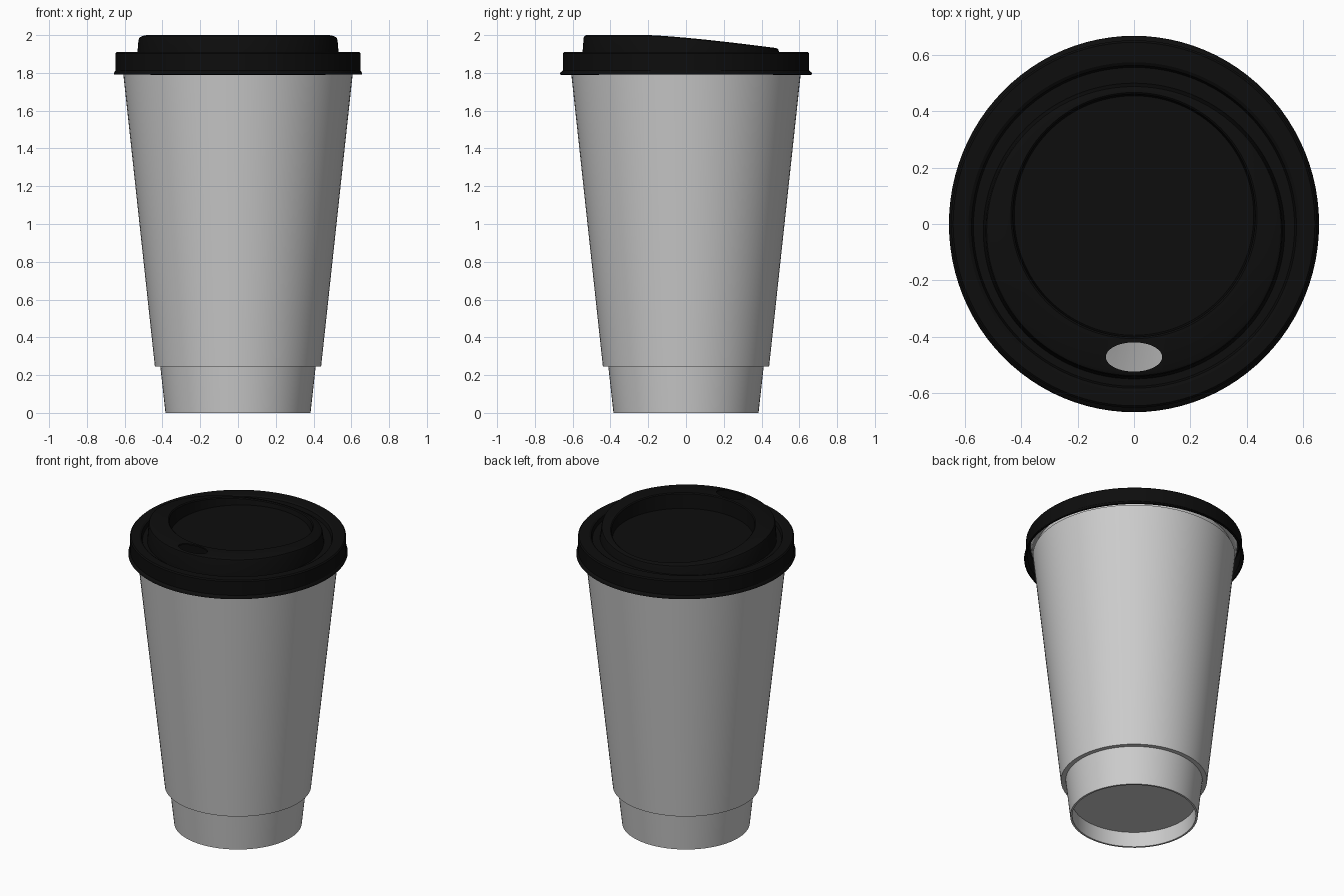
import bpy, bmesh, math

if "Cube" in bpy.data.objects:
    bpy.data.objects.remove(bpy.data.objects["Cube"])

SIDES = 96


def loft(name, rings, close_end=False, close_loop=False):
    """Skin a list of rings: (centre_y, radius_x, radius_y, height or height(y))."""
    bm = bmesh.new()
    loops = []
    for cy, rx, ry, z in rings:
        loop = []
        for i in range(SIDES):
            a = 2 * math.pi * i / SIDES
            y = cy + ry * math.sin(a)
            loop.append(bm.verts.new((rx * math.cos(a), y, z(y) if callable(z) else z)))
        loops.append(loop)
    pairs = list(zip(loops, loops[1:]))
    if close_loop:
        pairs.append((loops[-1], loops[0]))
    for lo, hi in pairs:
        for i in range(SIDES):
            j = (i + 1) % SIDES
            bm.faces.new((lo[i], lo[j], hi[j], hi[i]))
    if close_end:
        bm.faces.new(loops[-1])
    mesh = bpy.data.meshes.new(name)
    bm.to_mesh(mesh)
    bm.free()
    ob = bpy.data.objects.new(name, mesh)
    bpy.context.collection.objects.link(ob)
    return ob


def activate(ob):
    bpy.ops.object.select_all(action='DESELECT')
    ob.select_set(True)
    bpy.context.view_layer.objects.active = ob


def smooth(ob):
    activate(ob)
    bpy.ops.object.shade_smooth_by_angle(angle=math.radians(30))


def lathe(name, profile, **kw):
    return loft(name, [(0, r, r, z) for r, z in profile], **kw)


# Cup: foot, outer wall, rolled rim, inner wall and inside floor
roll = [(0.603 + 0.02 * math.cos(math.radians(t)), 1.87 + 0.02 * math.sin(math.radians(t)))
        for t in range(-90, 181, 30)]
cup = lathe("cup", [(0.372, 0.10), (0.372, 0.0), (0.384, 0.0), (0.59, 1.85)] + roll
            + [(0.384, 0.11)], close_end=True)
smooth(cup)

# Raised base disc seen from below
base = lathe("cup_base", [(0.384, 0.11), (0.384, 0.10)])
bm = bmesh.new()
bmesh.ops.create_circle(bm, cap_ends=True, segments=SIDES, radius=0.384)
bmesh.ops.reverse_faces(bm, faces=bm.faces[:])
bmesh.ops.translate(bm, vec=(0, 0, 0.10), verts=bm.verts[:])
bm.to_mesh(base.data)
bm.free()

# Sleeve around the cup
sleeve = lathe("sleeve", [(0.412, 0.245), (0.44, 0.245), (0.609, 1.81), (0.586, 1.81)])
smooth(sleeve)


# Lid: skirt, rim, groove, sloping drinking platform and recess
def slope(drop):
    return lambda y: 2.0 - drop - 0.065 * max(0.0, (y + 0.2) / 0.65) ** 1.3


lid = loft("lid", [
    (0, 0.657, 0.668, 1.793), (0, 0.655, 0.664, 1.803), (0, 0.649, 0.652, 1.812),
    (0, 0.649, 0.652, 1.903), (0, 0.642, 0.645, 1.91),
    (-0.01, 0.588, 0.584, 1.91), (-0.01, 0.577, 0.573, 1.903),
    (-0.01, 0.57, 0.566, 1.88), (-0.025, 0.535, 0.525, 1.88),
    (-0.025, 0.527, 0.517, slope(0.015)), (-0.025, 0.523, 0.513, slope(0.005)),
    (-0.025, 0.513, 0.503, slope(0)),
    (0.03, 0.437, 0.437, slope(0)), (0.03, 0.431, 0.431, slope(0.006)),
    (0.03, 0.425, 0.425, 1.90)], close_end=True)
wall = lid.modifiers.new("thickness", 'SOLIDIFY')
wall.thickness = 0.01
wall.offset = -1

# Sip hole through the high side of the platform
bpy.ops.mesh.primitive_cylinder_add(vertices=48, radius=1, depth=0.14,
                                    location=(0, -0.472, 2.0))
cutter = bpy.context.object
cutter.name = "sip_hole_cutter"
cutter.scale = (0.1, 0.052, 1)
cutter.hide_render = True
cut = lid.modifiers.new("sip_hole", 'BOOLEAN')
cut.operation = 'DIFFERENCE'
cut.solver = 'EXACT'
cut.object = cutter
activate(lid)
bpy.ops.object.modifier_apply(modifier="thickness")
bpy.ops.object.modifier_apply(modifier="sip_hole")
bpy.data.objects.remove(cutter)
smooth(lid)

black = bpy.data.materials.new("black_plastic")
black.diffuse_color = (0.004, 0.004, 0.004, 1)
black.use_nodes = True
black.node_tree.nodes["Principled BSDF"].inputs["Base Color"].default_value = black.diffuse_color
lid.data.materials.clear()
lid.data.materials.append(black)
